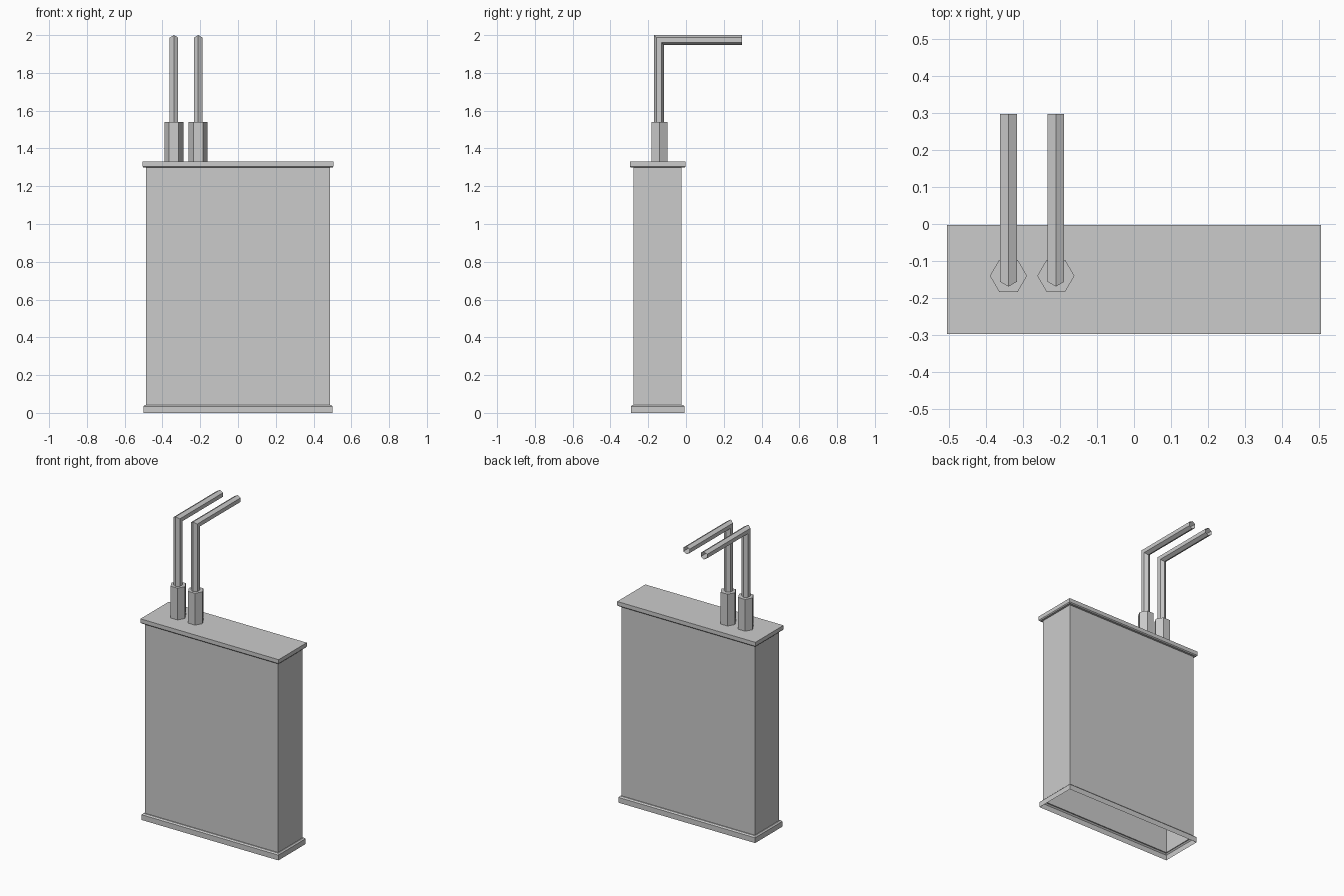
import bpy, bmesh
from math import sin, cos, pi

if "Cube" in bpy.data.objects:
    bpy.data.objects.remove(bpy.data.objects["Cube"])

CY = -0.15                      # depth centre of the case


def loft(name, rings, cap_end=False):
    """Skin a list of closed rings of points into one flat-faced sheet."""
    bm = bmesh.new()
    loops = [[bm.verts.new(p) for p in ring] for ring in rings]
    n = len(loops[0])
    for a, b in zip(loops, loops[1:]):
        for i in range(n):
            j = (i + 1) % n
            bm.faces.new((a[i], a[j], b[j], b[i]))
    if cap_end:
        bm.faces.new(loops[-1])
    bmesh.ops.recalc_face_normals(bm, faces=bm.faces[:])
    mesh = bpy.data.meshes.new(name)
    bm.to_mesh(mesh)
    bm.free()
    obj = bpy.data.objects.new(name, mesh)
    bpy.context.collection.objects.link(obj)
    return obj


def rect(hx, hy, z):
    return [(sx * hx, CY + sy * hy, z)
            for sx, sy in ((-1, -1), (1, -1), (1, 1), (-1, 1))]


# Hollow case, open underneath: base skirt, walls and overhanging lid
case_profile = [
    (0.500, 0.142, 0.0), (0.500, 0.142, 0.035), (0.492, 0.134, 0.043),
    (0.487, 0.127, 0.043), (0.487, 0.127, 1.298),
    (0.500, 0.141, 1.298), (0.505, 0.147, 1.304), (0.505, 0.147, 1.33),
]
loft("case", [rect(*p) for p in case_profile], cap_end=True)

# Two hexagonal sockets, each with a bent open hexagonal pipe
PIPE_R, BEND_Y, BEND_Z = 0.026, -0.143, 1.974
for side, x in (("left", -0.339), ("right", -0.211)):
    socket = [[(x + 0.05 * cos(k * pi / 3), -0.14 + 0.05 * sin(k * pi / 3), z)
               for k in range(6)] for z in (1.33, 1.54)]
    loft(side + "_socket", socket, cap_end=True)

    section = [(x + PIPE_R * sin(k * pi / 3), PIPE_R * cos(k * pi / 3))
               for k in range(6)]
    loft(side + "_pipe", [
        [(px, BEND_Y - n, 1.53) for px, n in section],
        [(px, BEND_Y - n, BEND_Z + n) for px, n in section],   # mitred corner
        [(px, 0.297, BEND_Z + n) for px, n in section],
    ])
